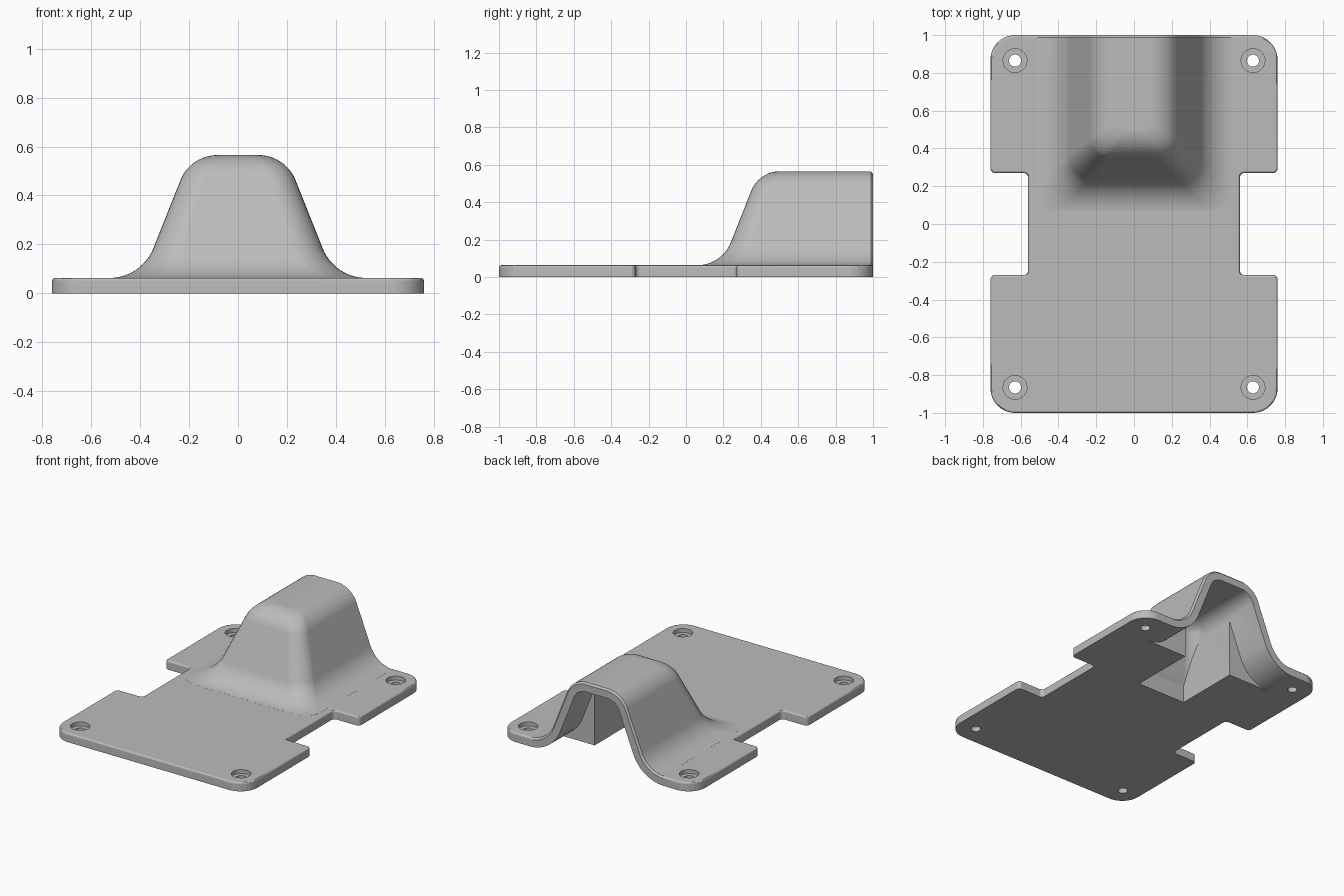
import bpy, bmesh
from math import sin, cos, radians, pi
from mathutils import Vector

cube = bpy.data.objects.get("Cube")
if cube:
    bpy.data.objects.remove(cube, do_unlink=True)

THICK = 0.063      # plate and shell thickness
TOP = 0.565        # hump height
SLOPE = radians(68)

grey = bpy.data.materials.new("light grey")
grey.use_nodes = True
colour = (0.5, 0.5, 0.5, 1)
grey.diffuse_color = colour
grey.node_tree.nodes["Principled BSDF"].inputs["Base Color"].default_value = colour


def make_object(name, bm):
    bmesh.ops.recalc_face_normals(bm, faces=bm.faces)
    mesh = bpy.data.meshes.new(name)
    bm.to_mesh(mesh)
    bm.free()
    mesh.materials.append(grey)
    obj = bpy.data.objects.new(name, mesh)
    bpy.context.collection.objects.link(obj)
    return obj


def boolean(target, helper, operation):
    """Apply a boolean and remove the helper."""
    mod = target.modifiers.new(operation.lower(), "BOOLEAN")
    mod.operation, mod.object, mod.solver = operation, helper, "EXACT"
    bpy.context.view_layer.objects.active = target
    bpy.ops.object.modifier_apply(modifier=mod.name)
    bpy.data.objects.remove(helper, do_unlink=True)


def round_outline(corners):
    """Round each right-angled (x, y, radius) corner with an arc."""
    out = []
    for i, (x, y, r) in enumerate(corners):
        p = Vector((x, y))
        u = (Vector(corners[i - 1][:2]) - p).normalized()
        v = (Vector(corners[(i + 1) % len(corners)][:2]) - p).normalized()
        steps = 10 if r > 0.05 else 5
        for k in range(steps + 1):
            t = k / steps * pi / 2
            out.append(p + r * (u + v) - r * (v * cos(t) + u * sin(t)))
    return out


def prism(name, outline, z0, z1, bevel=0):
    bm = bmesh.new()
    base = bm.faces.new([bm.verts.new((p[0], p[1], z0)) for p in outline])
    top = bmesh.ops.extrude_face_region(bm, geom=[base])["geom"]
    bmesh.ops.translate(bm, vec=(0, 0, z1 - z0),
                        verts=[g for g in top if isinstance(g, bmesh.types.BMVert)])
    if bevel:
        rim = [e for e in bm.edges if all(v.co.z > (z0 + z1) / 2 for v in e.verts)]
        bmesh.ops.bevel(bm, geom=rim, offset=bevel, segments=3, profile=0.5, affect="EDGES")
    return make_object(name, bm)


def cylinder(name, x, y, r, z0, z1):
    ring = [(x + r * cos(k * pi / 16), y + r * sin(k * pi / 16)) for k in range(32)]
    return prism(name, ring, z0, z1)


def hump_profile(d, first):
    """Half widths and heights of the hump side, moved inward by d."""
    low, high = 0.193, 0.163
    angles = [first + (SLOPE - first) * k / 12 for k in range(13)]
    pts = [(0.525 - (low + d) * sin(a), THICK + low - (low + d) * cos(a)) for a in angles]
    angles = [SLOPE * (1 - k / 12) for k in range(13)]
    pts += [(0.084 + (high - d) * sin(a), TOP - high + (high - d) * cos(a)) for a in angles]
    return pts


def hump(name, d, base_z, back, edge):
    """Loft U-shaped rings into a solid hump with a softened back rim."""
    first = radians(3) if d == 0 else 0
    side, rim = hump_profile(d, first), hump_profile(d + edge, first)
    side.insert(0, (side[0][0], base_z))
    rim.insert(0, (rim[0][0], base_z))
    bm = bmesh.new()
    rings = []
    for (w, z), (rw, rz) in zip(side, rim):
        r = min(0.12, 0.03 + 0.3 * w)
        front = 0.585 - w
        half = []
        for k in range(9):
            t = k / 8 * pi / 2
            half.append((w - r + r * sin(t), front + r - r * cos(t), z))
        half += [(w, back - edge, z), (rw, back, rz)]
        ring = [(-x, y, h) for x, y, h in reversed(half)] + half
        rings.append([bm.verts.new(p) for p in ring])
    for a, b in zip(rings, rings[1:]):
        for j in range(len(a) - 1):
            bm.faces.new((a[j], a[j + 1], b[j + 1], b[j]))
    for ring in (rings[0], rings[-1]):
        bm.faces.new(ring[1:-1])
        bm.faces.new((ring[0], ring[1], ring[-2], ring[-1]))
    bm.faces.new([r[0] for r in rings] + [r[-1] for r in reversed(rings)])
    return make_object(name, bm)


# Base plate with side notches
right = [(0.76, -1, 0.13), (0.76, -0.27, 0.025), (0.56, -0.27, 0.025),
         (0.56, 0.27, 0.025), (0.76, 0.27, 0.025), (0.76, 1, 0.13)]
outline = right + [(-x, y, r) for x, y, r in reversed(right)]
body = prism("mounting_plate", round_outline(outline), 0, THICK, 0.012)

# Raised hump
boolean(body, hump("hump", 0, 0.03, 1, 0.012), "UNION")

# Hollow under the hump: narrow pocket, then a flared open arch at the back
hollow = hump("hollow", THICK, -0.05, 1.1, 0.001)
half = [(0.19, 0.28), (0.19, 0.75), (0.8, 0.75), (0.8, 1.2)]
limit = prism("hollow_limit", half + [(-x, y) for x, y in reversed(half)], -0.2, 0.8)
boolean(hollow, limit, "INTERSECT")
boolean(body, hollow, "DIFFERENCE")

# Counterbored corner holes
for x in (-0.63, 0.63):
    for y in (-0.865, 0.865):
        boolean(body, cylinder("hole", x, y, 0.032, -0.1, 0.2), "DIFFERENCE")
        boolean(body, cylinder("counterbore", x, y, 0.063, 0.035, 0.2), "DIFFERENCE")

# Smooth shading with sharp edges kept
bpy.ops.object.select_all(action="DESELECT")
body.select_set(True)
bpy.context.view_layer.objects.active = body
bpy.ops.object.shade_smooth_by_angle(angle=radians(30))
weighted = body.modifiers.new("even_normals", "WEIGHTED_NORMAL")
weighted.keep_sharp = True
